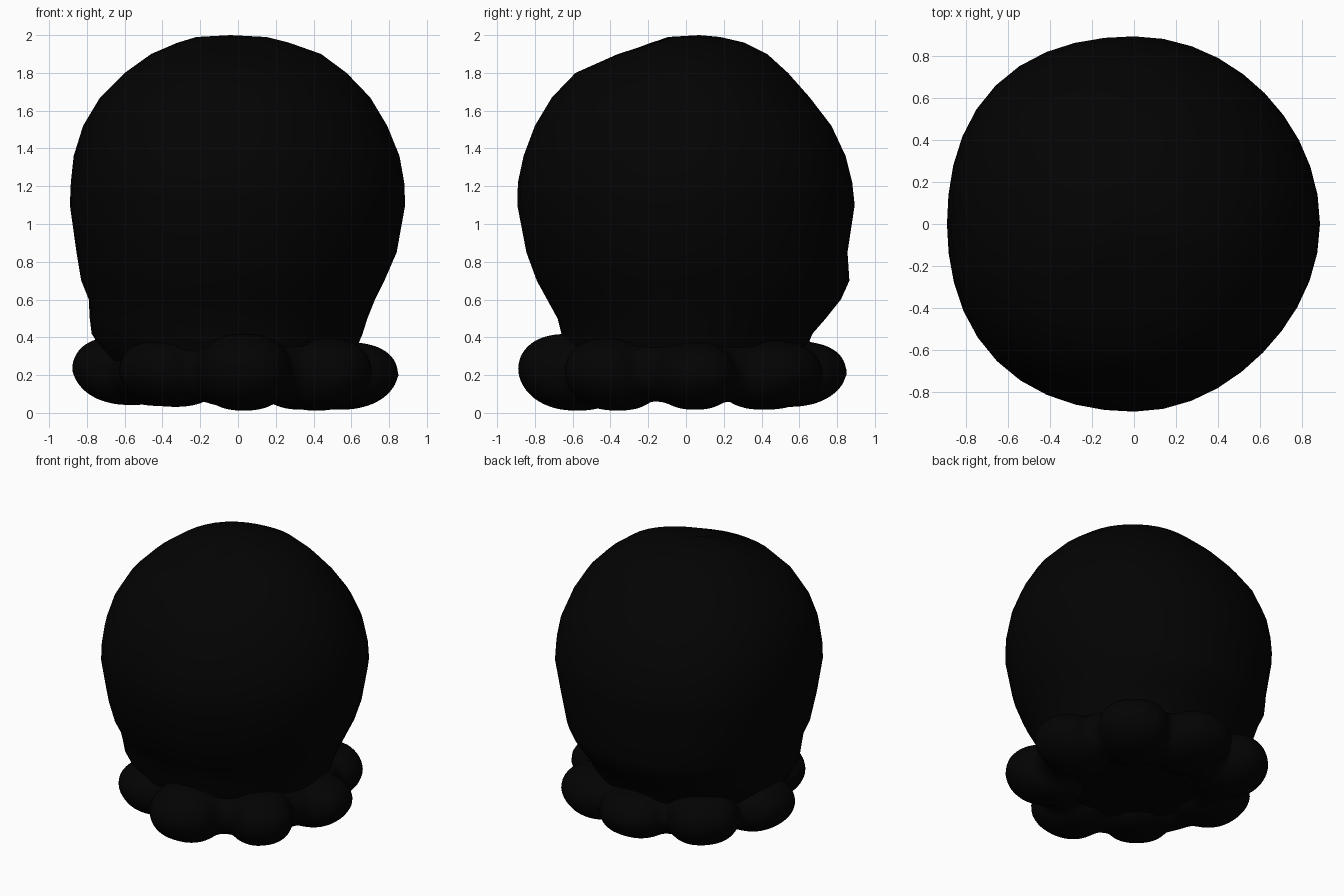
import bpy, bmesh, math
from mathutils import Matrix

cube = bpy.data.objects.get("Cube")
if cube:
    bpy.data.objects.remove(cube, do_unlink=True)

black = bpy.data.materials.new("soft_black")
black.use_nodes = True
colour = (0.0009, 0.0009, 0.0009, 1)
black.diffuse_color = colour
black.node_tree.nodes["Principled BSDF"].inputs["Base Color"].default_value = colour


def finish(name, bm):
    """Turn a bmesh into a smooth, coloured object."""
    bmesh.ops.recalc_face_normals(bm, faces=bm.faces)
    mesh = bpy.data.meshes.new(name)
    bm.to_mesh(mesh)
    bm.free()
    mesh.materials.append(black)
    mesh.polygons.foreach_set("use_smooth", [True] * len(mesh.polygons))
    obj = bpy.data.objects.new(name, mesh)
    bpy.context.collection.objects.link(obj)
    return obj


# Head: rings given as height, then reach towards +x, +y, -x, -y
RINGS = [
    (0.09, 0.42, 0.42, 0.42, 0.42),
    (0.12, 0.55, 0.55, 0.56, 0.55),
    (0.30, 0.61, 0.62, 0.70, 0.62),
    (0.42, 0.66, 0.67, 0.775, 0.66),
    (0.50, 0.685, 0.74, 0.785, 0.68),
    (0.60, 0.725, 0.82, 0.79, 0.735),
    (0.70, 0.775, 0.865, 0.83, 0.79),
    (0.85, 0.84, 0.855, 0.855, 0.845),
    (1.10, 0.885, 0.893, 0.89, 0.893),
    (1.22, 0.88, 0.88, 0.885, 0.89),
    (1.36, 0.855, 0.845, 0.87, 0.86),
    (1.52, 0.79, 0.77, 0.82, 0.80),
    (1.67, 0.70, 0.655, 0.73, 0.71),
    (1.80, 0.575, 0.54, 0.60, 0.585),
    (1.90, 0.44, 0.43, 0.46, 0.36),
    (1.96, 0.27, 0.31, 0.32, 0.17),
    (1.99, 0.15, 0.18, 0.22, 0.04),
]
SWELL = (-0.01, 0.045, 0.035, -0.025)  # fullness of each quarter of the head
SEGMENTS = 40
bm = bmesh.new()
rings = []
for z, *reach in RINGS:
    ring = []
    for i in range(SEGMENTS):
        a = 2 * math.pi * i / SEGMENTS
        q = i * 4 // SEGMENTS
        t = math.sin(a - q * math.pi / 2) ** 2
        r = reach[q] * (1 - t) + reach[(q + 1) % 4] * t
        r *= 1 + SWELL[q] * math.sin(2 * a) ** 2
        ring.append(bm.verts.new((r * math.cos(a), r * math.sin(a), z)))
    rings.append(ring)
for low, high in zip(rings, rings[1:]):
    for i in range(SEGMENTS):
        j = (i + 1) % SEGMENTS
        bm.faces.new((low[i], low[j], high[j], high[i]))
# Crown and underside
for ring, centre in ((rings[0], (0, 0, 0.09)), (rings[-1], (-0.04, 0.07, 2.0))):
    tip = bm.verts.new(centre)
    for i in range(SEGMENTS):
        bm.faces.new((ring[i], ring[(i + 1) % SEGMENTS], tip))
finish("head", bm)

# Eight stubby arms: direction in degrees, outer reach, half width,
# centre height, half height
ARMS = [
    (5, 0.855, 0.22, 0.195, 0.18),
    (50, 0.86, 0.25, 0.20, 0.185),
    (92, 0.855, 0.25, 0.205, 0.175),
    (135, 0.91, 0.25, 0.235, 0.20),
    (174, 0.885, 0.25, 0.225, 0.185),
    (228, 0.82, 0.24, 0.215, 0.185),
    (273, 0.895, 0.25, 0.215, 0.205),
    (319, 0.87, 0.22, 0.205, 0.195),
]
LEAN = 0.05  # how far the lower half of an arm tucks inwards


def boxy(v):
    """Push a unit-sphere coordinate outwards for a blunter shape."""
    return math.copysign(abs(v) ** 0.86, v)


bm = bmesh.new()
for angle, reach, width, height, half in ARMS:
    new = bmesh.ops.create_uvsphere(bm, u_segments=20, v_segments=14, radius=1)["verts"]
    for v in new:
        x, y, z = (boxy(c) for c in v.co)
        tuck = LEAN * min(z, 0)
        v.co = (x * 0.27 + reach - 0.27 + tuck, y * width, z * half + height)
    bmesh.ops.rotate(bm, verts=new, matrix=Matrix.Rotation(math.radians(angle), 3, "Z"))

# Fleshy ring joining the arms
skirt = []
for i in range(SEGMENTS):
    a = 2 * math.pi * i / SEGMENTS
    loop = []
    for j in range(12):
        b = 2 * math.pi * j / 12
        r = 0.52 + 0.18 * math.cos(b)
        loop.append(bm.verts.new((r * math.cos(a), r * math.sin(a), 0.22 + 0.165 * math.sin(b))))
    skirt.append(loop)
for i in range(SEGMENTS):
    here, there = skirt[i], skirt[(i + 1) % SEGMENTS]
    for j in range(12):
        k = (j + 1) % 12
        bm.faces.new((here[j], there[j], there[k], here[k]))
arms = finish("arm_ring", bm)

# Fuse the arms and ring into one soft form
fuse = arms.modifiers.new("fuse", "REMESH")
fuse.mode = "VOXEL"
fuse.voxel_size = 0.025
fuse.use_smooth_shade = True
soften = arms.modifiers.new("soften", "SMOOTH")
soften.factor = 0.5
soften.iterations = 5
